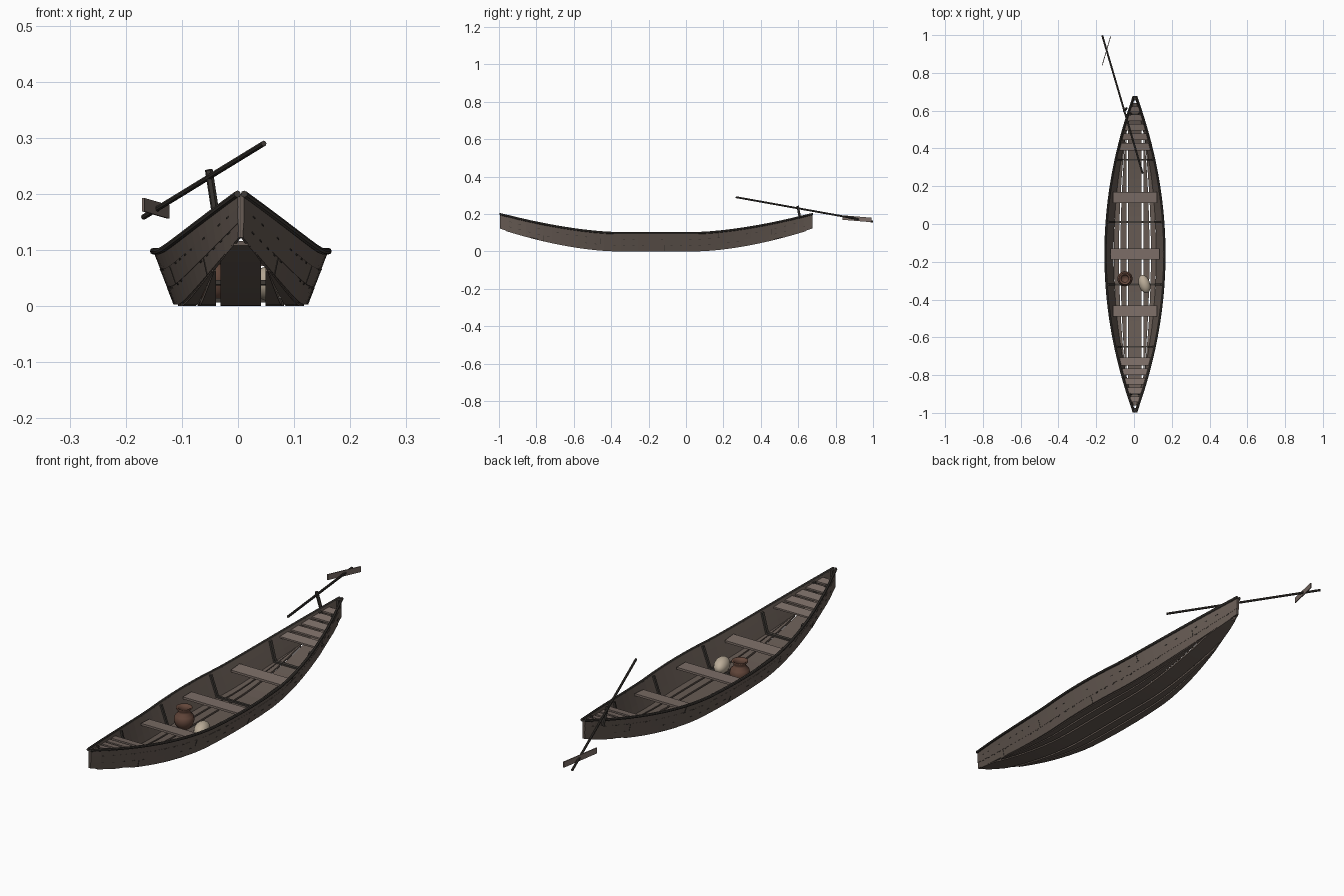
import bpy, bmesh, math, random
from mathutils import Vector, Matrix

if "Cube" in bpy.data.objects:
    bpy.data.objects.remove(bpy.data.objects["Cube"])
random.seed(4)
CX, CY, HL = 0.005, -0.16, 0.835   # hull centre and half length


def mat(name, col):
    m = bpy.data.materials.new(name)
    m.diffuse_color = (*col, 1)
    m.use_nodes = True
    m.node_tree.nodes["Principled BSDF"].inputs["Base Color"].default_value = m.diffuse_color
    return m


WOOD = mat("hull wood", (0.135, 0.105, 0.088))
SEAT = mat("seat wood", (0.20, 0.155, 0.135))
DARK = mat("dark wood", (0.05, 0.043, 0.037))
CLAY = mat("clay", (0.13, 0.065, 0.045))
CREAM = mat("cream", (0.50, 0.42, 0.32))


def finish(name, bm, m, mirror=False, smooth=False, loc=(CX, 0, 0)):
    bmesh.ops.recalc_face_normals(bm, faces=bm.faces)
    me = bpy.data.meshes.new(name)
    bm.to_mesh(me)
    bm.free()
    me.materials.append(m)
    ob = bpy.data.objects.new(name, me)
    bpy.context.collection.objects.link(ob)
    ob.location = loc
    if mirror:
        ob.modifiers.new("Mirror", 'MIRROR').use_mirror_merge = False
    if smooth:
        for p in me.polygons:
            p.use_smooth = True
    return ob


def loft(bm, rings):
    rows = [[bm.verts.new(p) for p in r] for r in rings]
    n = len(rows[0])
    for a, b in zip(rows, rows[1:]):
        for i in range(n):
            j = (i + 1) % n
            bm.faces.new((a[i], a[j], b[j], b[i]))
    bm.faces.new(rows[0])
    bm.faces.new(rows[-1])


# Hull shape: t runs -1 (bow) to 1 (stern), v runs 0 (bottom) to 1 (rail)
def side(t, v):
    k = max(0, (abs(t) - 0.25) / 0.75)
    wb, wt = 0.004 + 0.115 * (1 - t * t), 0.006 + 0.150 * (1 - t * t)
    zb, zt = 0.003 + 0.119 * k ** 1.7, 0.098 + 0.102 * k ** 1.6
    return Vector((wb + (wt - wb) * v, CY + HL * t, zb + (zt - zb) * v))


def span(a, b, n):
    return [a + (b - a) * i / n for i in range(n + 1)]


def panel(bm, t0, t1, v0, v1, out, inn, n=1):
    rings = []
    for t in span(t0, t1, n):
        a, b = side(t, v0), side(t, v1)
        rings.append([(max(0.0005, p.x + d), p.y, p.z)
                      for p, d in ((a, out), (b, out), (b, -inn), (a, -inn))])
    loft(bm, rings)


def cross(bm, y0, y1, v, h, inset, dz=0.0, half=None):
    # board running from side to side
    rings = []
    for y in (y0, y1):
        p = side((y - CY) / HL, v)
        w, z = half or max(0.003, p.x - inset), p.z + dz
        rings.append([(-w, y, z), (w, y, z), (w, y, z + h), (-w, y, z + h)])
    loft(bm, rings)


# Side planks
for i, (v0, v1) in enumerate(((0, 0.34), (0.34, 0.68), (0.68, 1))):
    bm = bmesh.new()
    panel(bm, -1, 1, v0, v1, 0.0006 * (i % 2), 0.006, 36)
    finish(f"side_plank_{i + 1}", bm, WOOD, True)

# Plank joints and nail marks
bm = bmesh.new()
for t in (-0.72, -0.36, 0.05, 0.4, 0.74):
    v = random.choice((0, 0.34, 0.68))
    panel(bm, t, t + 0.003, v, v + 0.32, 0.0014, -0.0002)
for i in range(32):
    t = -0.94 + 1.88 * i / 31
    for v in (0.30, 0.64):
        if random.random() < 0.6:
            panel(bm, t, t + 0.014, v, v + 0.03, 0.0014, -0.0002)
finish("plank_marks", bm, DARK, True)

# Top rails
bm = bmesh.new()
rings = []
for t in span(-1.004, 1.004, 40):
    p = side(max(-1, min(1, t)), 1)
    rings.append([(p.x + 0.006 * math.cos(a * math.tau / 8), CY + HL * t,
                   p.z + 0.006 * math.sin(a * math.tau / 8)) for a in range(8)])
loft(bm, rings)
finish("top_rail", bm, DARK, True)

# Floor planks with gaps
def floor_z(t):
    return side(t, 0).z - 0.003


bm = bmesh.new()
rings = []
for t in span(-0.96, 0.96, 32):
    w, z, y = min(0.036, side(t, 0).x), floor_z(t), CY + HL * t
    rings.append([(-w, y, z), (w, y, z), (w, y, z + 0.008), (-w, y, z + 0.008)])
loft(bm, rings)
finish("floor_centre_plank", bm, WOOD)
for i, (f0, f1) in enumerate(((0, 0.44), (0.54, 0.91))):
    bm = bmesh.new()
    rings = []
    for t in span(-0.76, 0.76, 28):
        w, z, y = side(t, 0).x - 0.044, floor_z(t), CY + HL * t
        a, b = 0.044 + w * f0, 0.044 + w * f1
        rings.append([(a, y, z), (b, y, z), (b, y, z + 0.008), (a, y, z + 0.008)])
    loft(bm, rings)
    finish(f"floor_side_plank_{i + 1}", bm, WOOD, True)

# Ribs: floor bars and side uprights
bars, ups = bmesh.new(), bmesh.new()
for y in (-0.90, -0.65, -0.32, 0.01, 0.34, 0.58):
    t = (y - CY) / HL
    cross(bars, y - 0.005, y + 0.005, 0, 0.008, 0.002, 0.004)
    panel(ups, t - 0.006, t + 0.006, 0.02, 0.97, -0.005, 0.014)
finish("floor_rib", bars, DARK)
finish("side_rib", ups, DARK, True)

# Stem posts at both ends
bm = bmesh.new()
for s in (-1, 1):
    a, b = side(s, 0), side(s, 1)
    rings = []
    for p in (a, b):
        y0, y1 = CY + s * (HL - 0.02), CY + s * (HL - 0.001)
        rings.append([(-0.005, y0, p.z), (0.005, y0, p.z),
                      (0.005, y1, p.z), (-0.005, y1, p.z)])
    loft(bm, rings)
finish("stem_posts", bm, DARK)

# Seats
for i, (y, w) in enumerate(((-0.46, 0.116), (-0.16, 0.130), (0.14, 0.116))):
    bm = bmesh.new()
    cross(bm, y - 0.029, y + 0.029, 0.72, 0.009, 0, 0, w)
    finish(f"seat_{i + 1}", bm, SEAT)

# Deck slats at bow and stern
for s, end in ((-1, "bow"), (1, "stern")):
    bm = bmesh.new()
    for d, w in ((0.568, 0.020), (0.622, 0.018), (0.672, 0.018), (0.722, 0.017), (0.768, 0.015)):
        cross(bm, CY + s * d - w, CY + s * d + w, 0.83, 0.007, 0.006)
    finish(f"{end}_deck_slats", bm, SEAT)


# Steering oar
def rod(name, a, b, r, n, m):
    a, b = Vector(a), Vector(b)
    bm = bmesh.new()
    q = (b - a).to_track_quat('Z', 'Y').to_matrix().to_4x4()
    bmesh.ops.create_cone(bm, cap_ends=True, segments=n, radius1=r, radius2=r,
                          depth=(b - a).length, matrix=Matrix.Translation((a + b) / 2) @ q)
    return finish(name, bm, m, loc=(0, 0, 0))


rod("oar_shaft", (0.046, 0.267, 0.290), (-0.168, 0.998, 0.159), 0.005, 8, DARK)
rod("oar_post", (-0.040, 0.612, 0.165), (-0.052, 0.597, 0.243), 0.007, 6, DARK)
bm = bmesh.new()
rings = []
for x, y, z in ((-0.169, 0.838, 0.181), (-0.124, 0.992, 0.168)):
    rings.append([(x - 0.002, y, z - 0.012), (x + 0.002, y, z - 0.012),
                  (x + 0.002, y, z + 0.012), (x - 0.002, y, z + 0.012)])
loft(bm, rings)
finish("oar_blade", bm, SEAT, loc=(0, 0, 0))

# Clay pot, a hollow turned profile
prof = [(0.020, 0), (0.034, 0.016), (0.040, 0.036), (0.036, 0.054), (0.024, 0.066),
        (0.023, 0.074), (0.032, 0.085), (0.031, 0.089), (0.024, 0.086),
        (0.018, 0.074), (0.020, 0.064), (0.030, 0.040), (0.018, 0.006)]
bm = bmesh.new()
loft(bm, [[(r * math.cos(i * math.tau / 24), r * math.sin(i * math.tau / 24), z)
           for i in range(24)] for r, z in prof])
finish("clay_pot", bm, CLAY, smooth=True, loc=(-0.048, -0.29, 0.009))

# Round bundle
bm = bmesh.new()
bmesh.ops.create_uvsphere(bm, u_segments=20, v_segments=12, radius=1)
ob = finish("bundle", bm, CREAM, smooth=True, loc=(0.055, -0.318, 0.040))
ob.scale = (0.030, 0.050, 0.031)
ob.rotation_euler = (0, 0, math.radians(18))
